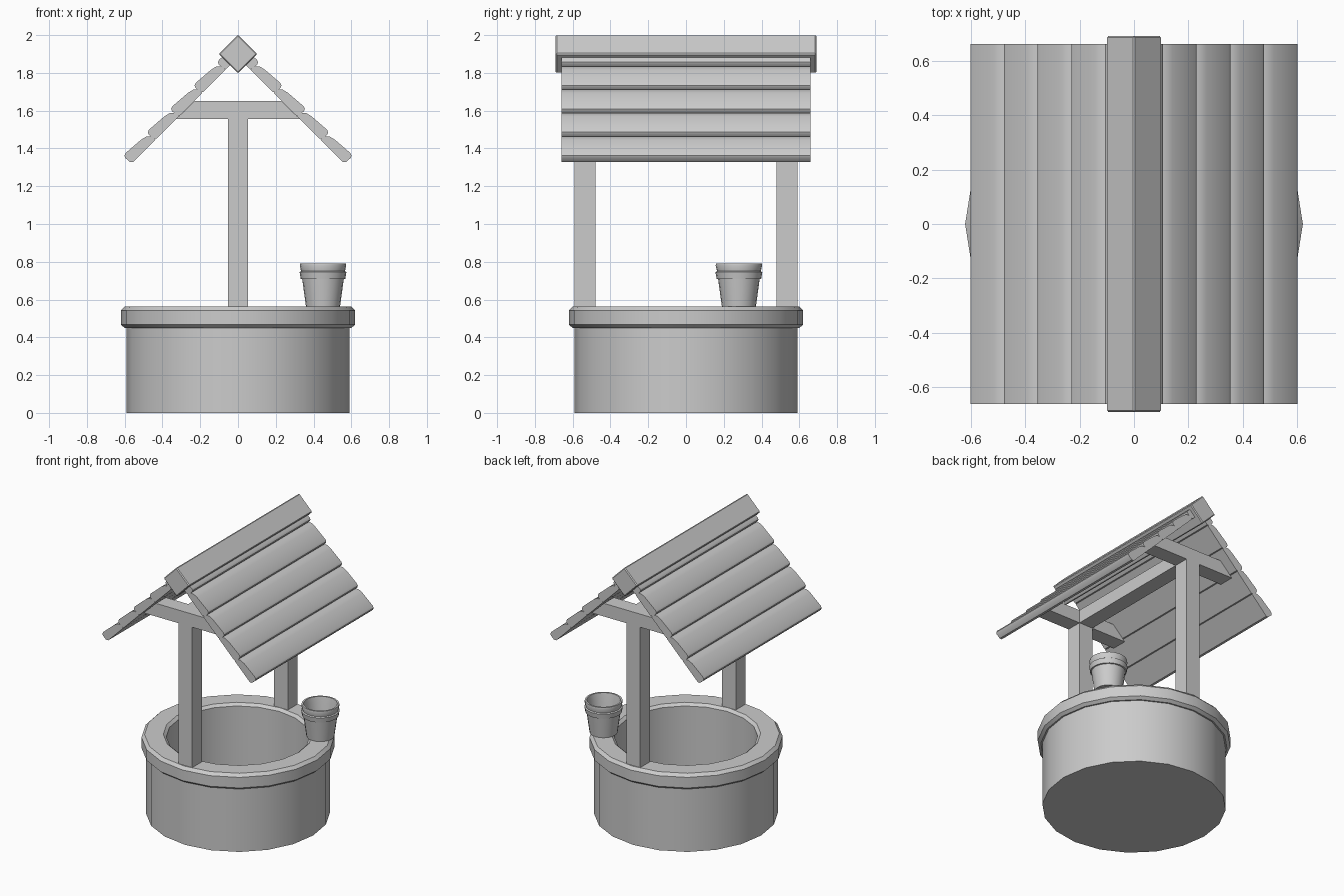
import bpy, bmesh
from math import sin, cos, tau, radians, sqrt

if "Cube" in bpy.data.objects:
    bpy.data.objects.remove(bpy.data.objects["Cube"])


def finish(name, bm, smooth=None):
    bmesh.ops.recalc_face_normals(bm, faces=bm.faces)
    me = bpy.data.meshes.new(name)
    bm.to_mesh(me)
    bm.free()
    ob = bpy.data.objects.new(name, me)
    bpy.context.collection.objects.link(ob)
    if smooth:
        bpy.ops.object.select_all(action='DESELECT')
        ob.select_set(True)
        bpy.context.view_layer.objects.active = ob
        bpy.ops.object.shade_smooth_by_angle(angle=radians(smooth))
    return ob


def lathe(name, profile, sides, centre=(0, 0)):
    """Revolve a closed (radius, z) profile into a ring."""
    bm = bmesh.new()
    rings = [[bm.verts.new((centre[0] + r * cos(tau * i / sides),
                            centre[1] + r * sin(tau * i / sides), z))
              for r, z in profile] for i in range(sides)]
    n = len(profile)
    for i in range(sides):
        a, b = rings[i], rings[(i + 1) % sides]
        for j in range(n):
            k = (j + 1) % n
            bm.faces.new((a[j], b[j], b[k], a[k]))
    return finish(name, bm, 25)


def disc(name, radius, z, sides, centre=(0, 0)):
    bm = bmesh.new()
    bm.faces.new([bm.verts.new((centre[0] + radius * cos(tau * i / sides),
                                centre[1] + radius * sin(tau * i / sides), z))
                  for i in range(sides)])
    return finish(name, bm)


def prism(name, outline, y0, y1, bevel=0, smooth=None):
    """Extrude an (x, z) outline along y."""
    bm = bmesh.new()
    f = bm.faces.new([bm.verts.new((x, y0, z)) for x, z in outline])
    ext = bmesh.ops.extrude_face_region(bm, geom=[f])
    verts = [v for v in ext['geom'] if isinstance(v, bmesh.types.BMVert)]
    bmesh.ops.translate(bm, verts=verts, vec=(0, y1 - y0, 0))
    if bevel:
        bmesh.ops.bevel(bm, geom=bm.edges[:], offset=bevel, segments=1, affect='EDGES')
    return finish(name, bm, smooth)


def rect(x0, x1, z0, z1):
    return [(x0, z0), (x1, z0), (x1, z1), (x0, z1)]


# Round well wall, floor and overhanging rim
lathe("well_wall", [(0.59, 0), (0.59, 0.47), (0.46, 0.47), (0.46, 0)], 20)
disc("well_floor", 0.46, 0.0, 20)
lathe("well_rim", [(0.60, 0.45), (0.62, 0.467), (0.62, 0.542), (0.60, 0.562),
                   (0.48, 0.562), (0.46, 0.545), (0.46, 0.45)], 20)

# Posts and crossbeams, with beam ends cut to the roof slope
for side, y0, y1 in (("front", -0.59, -0.48), ("back", 0.48, 0.59)):
    prism(side + "_post", rect(-0.054, 0.054, 0.55, 1.56), y0, y1)
    prism(side + "_crossbeam",
          [(-0.325, 1.557), (0.325, 1.557), (0.23, 1.65), (-0.23, 1.65)], y0, y1)
prism("long_beam", rect(-0.054, 0.054, 1.557, 1.65), -0.48, 0.48)

# Roof planks: worn rounded section, stepped up the 45 degree slope
PITCH = 0.175
H = 1 / sqrt(2)


def plank(length):
    return [(0, 0), (-0.012, 0.012), (-0.014, 0.045), (-0.008, 0.057), (0.006, 0.062),
            (length - 0.055, 0.054), (length - 0.022, 0.046),
            (length - 0.004, 0.028), (length, 0)]


for mirror, side in ((1, "right"), (-1, "left")):
    for i in range(5):
        section = plank(0.168 if i < 4 else 0.11)
        outline = [(mirror * (0.555 + H * (v - s - i * PITCH)),
                    1.328 + H * (v + s + i * PITCH)) for s, v in section]
        prism(f"{side}_roof_plank_{i + 1}", outline, -0.66, 0.66, smooth=32)

# Square ridge beam set on its corner
prism("ridge_beam", [(0, 1.797), (0.103, 1.9), (0, 2.003), (-0.103, 1.9)],
      -0.69, 0.69, bevel=0.006)

# Bucket standing on the rim
spot = (0.45, 0.28)
lathe("bucket", [(0.09, 0.562), (0.11, 0.708), (0.118, 0.71), (0.124, 0.745),
                 (0.116, 0.75), (0.123, 0.78), (0.121, 0.79), (0.109, 0.79),
                 (0.102, 0.75), (0.08, 0.58)], 20, spot)
disc("bucket_floor", 0.08, 0.58, 20, spot)
disc("bucket_base", 0.09, 0.562, 20, spot)
